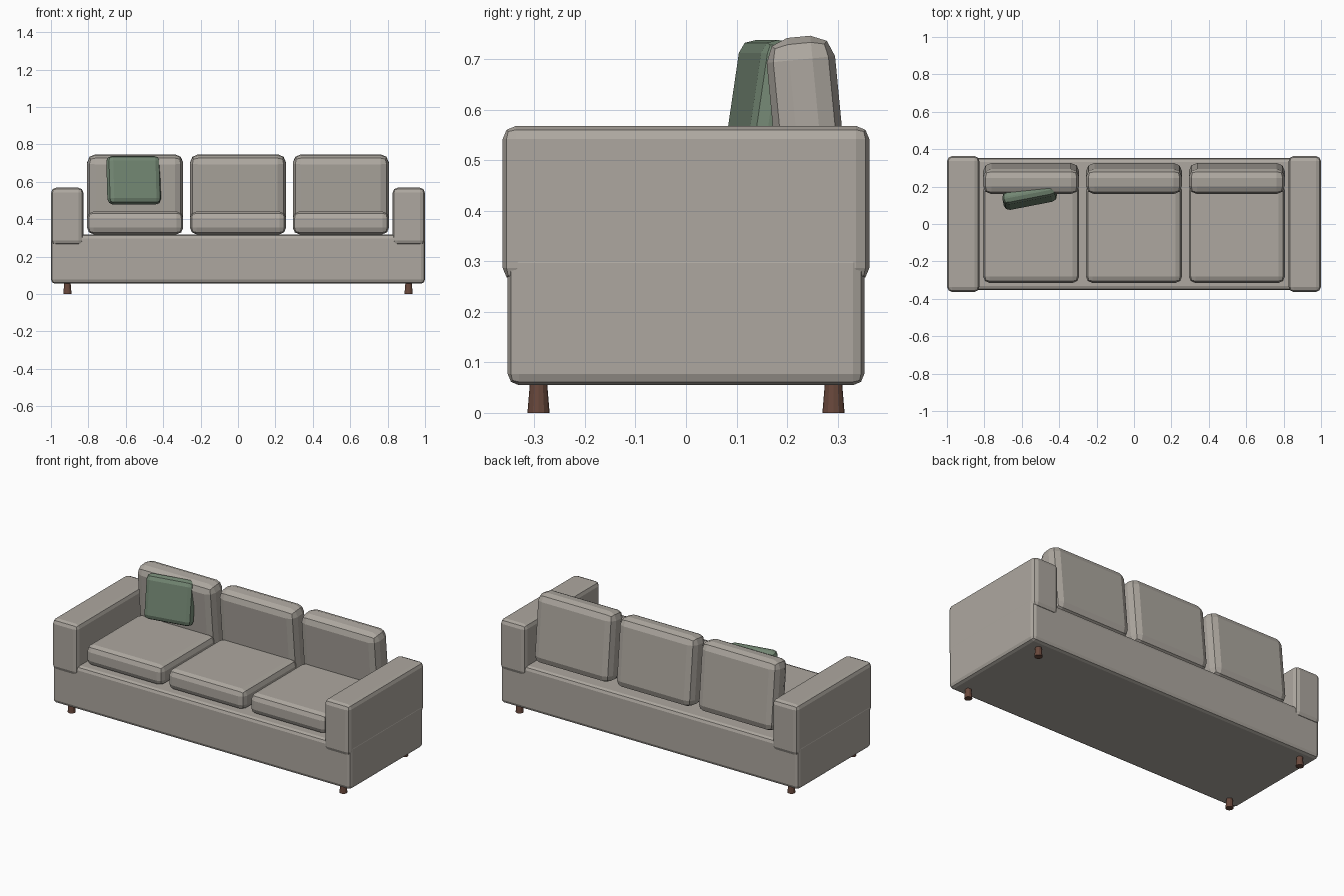
import bpy, bmesh
from math import radians
from mathutils import Matrix

if "Cube" in bpy.data.objects:
    bpy.data.objects.remove(bpy.data.objects["Cube"])


def material(name, rgb):
    m = bpy.data.materials.new(name)
    m.diffuse_color = (*rgb, 1)
    m.use_nodes = True
    m.node_tree.nodes["Principled BSDF"].inputs["Base Color"].default_value = m.diffuse_color
    return m


fabric = material("warm_grey_fabric", (0.42, 0.39, 0.35))
green = material("green_fabric", (0.17, 0.24, 0.17))
wood = material("brown_wood", (0.14, 0.065, 0.045))


def finish(name, bm, mat, loc, rot=(0, 0, 0)):
    me = bpy.data.meshes.new(name)
    bm.to_mesh(me)
    bm.free()
    me.materials.append(mat)
    ob = bpy.data.objects.new(name, me)
    ob.location = loc
    ob.rotation_euler = [radians(a) for a in rot]
    bpy.context.collection.objects.link(ob)
    return ob


def soft_box(name, size, loc, bevel, mat=fabric, rot=(0, 0, 0)):
    bm = bmesh.new()
    bmesh.ops.create_cube(bm, size=1, matrix=Matrix.Diagonal((*size, 1)))
    ob = finish(name, bm, mat, loc, rot)
    mod = ob.modifiers.new("rounding", 'BEVEL')
    mod.width = bevel
    mod.segments = 2
    return ob


# Base
soft_box("base", (2.0, 0.706, 0.264), (0, 0, 0.187), 0.022)

# Arms and legs, mirrored left and right
for sx, side in ((-1, "left"), (1, "right")):
    soft_box(side + "_arm", (0.172, 0.726, 0.307), (sx * 0.913, 0, 0.4145), 0.026)
    for sy, end in ((-1, "front"), (1, "back")):
        bm = bmesh.new()
        bmesh.ops.create_cone(bm, cap_ends=True, segments=12,
                              radius1=0.022, radius2=0.017, depth=0.06)
        finish(f"{end}_{side}_leg", bm, wood, (sx * 0.912, sy * 0.292, 0.03))

# Seat and back cushions
for x, pos in ((-0.55, "left"), (0, "middle"), (0.55, "right")):
    soft_box(pos + "_seat_cushion", (0.514, 0.53, 0.122), (x, -0.05, 0.38), 0.035)
    soft_box(pos + "_back_cushion", (0.514, 0.136, 0.415), (x, 0.243, 0.538),
             0.045, rot=(5.5, 0, 0))

# Throw pillow, leaned back and turned
soft_box("throw_pillow", (0.29, 0.07, 0.262), (-0.558, 0.146, 0.608), 0.03,
         green, (-8.5, 0, 11))
